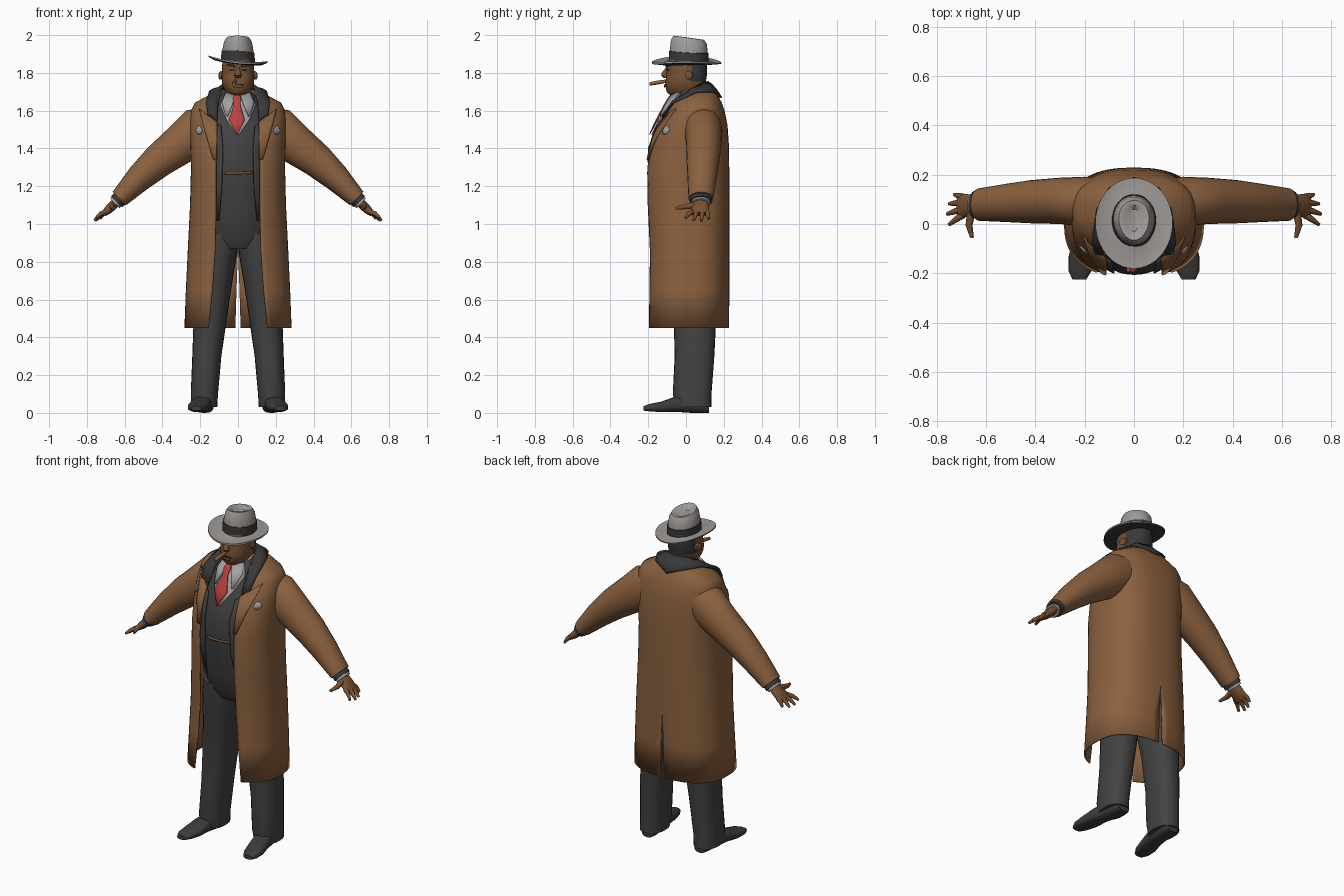
import bpy, bmesh, math
from mathutils import Vector

cube = bpy.data.objects.get("Cube")
if cube:
    bpy.data.objects.remove(cube)


def paint(name, r, g, b):
    m = bpy.data.materials.new(name)
    m.use_nodes = True
    m.diffuse_color = (r, g, b, 1)
    m.node_tree.nodes["Principled BSDF"].inputs["Base Color"].default_value = (r, g, b, 1)
    return m


COAT = paint("coat brown", .26, .12, .05)
SUIT = paint("suit charcoal", .055, .055, .056)
SKIN = paint("skin", .19, .085, .034)
FELT = paint("hat grey", .34, .32, .305)
SHIRT = paint("shirt grey", .36, .36, .36)
TIE = paint("tie red", .5, .05, .05)
DARK = paint("dark trim", .04, .04, .042)
SHOE = paint("shoe leather", .045, .045, .048)


def skin(name, rows, mats, closed=True, caps=True, mirror=False, thick=0, rule=None):
    """Join rows of points into a surface; rule picks a material per face."""
    mats = mats if isinstance(mats, list) else [mats]
    bm = bmesh.new()
    vs = [[bm.verts.new(p) for p in row] for row in rows]
    n = len(vs[0])
    for a, b in zip(vs, vs[1:]):
        for j in range(n if closed else n - 1):
            k = (j + 1) % n
            bm.faces.new((a[j], a[k], b[k], b[j]))
    if closed and caps:
        bm.faces.new(vs[0])
        bm.faces.new(vs[-1])
    bmesh.ops.remove_doubles(bm, verts=bm.verts, dist=1e-5)
    bmesh.ops.recalc_face_normals(bm, faces=bm.faces)
    if rule:
        for f in bm.faces:
            f.material_index = rule(f.calc_center_median(), f.normal)
    mesh = bpy.data.meshes.new(name)
    bm.to_mesh(mesh)
    bm.free()
    ob = bpy.data.objects.new(name, mesh)
    bpy.context.collection.objects.link(ob)
    for m in mats:
        mesh.materials.append(m)
    bpy.ops.object.select_all(action='DESELECT')
    ob.select_set(True)
    bpy.context.view_layer.objects.active = ob
    bpy.ops.object.shade_smooth_by_angle(angle=math.radians(45))
    if mirror:
        ob.modifiers.new("mirror", 'MIRROR')
    if thick:
        s = ob.modifiers.new("cloth", 'SOLIDIFY')
        s.thickness, s.offset = thick, 0
    return ob


def power(t, p):
    return math.copysign(abs(t) ** (2 / p), t)


def oval(c, u, v, n=24, p=2):
    c, u, v = Vector(c), Vector(u), Vector(v)
    angles = [math.tau * i / n for i in range(n)]
    return [c + u * power(math.cos(a), p) + v * power(math.sin(a), p) for a in angles]


def stack(name, table, mats, p=2, n=32, **kw):
    """Horizontal ovals: height, centre x, half width, front y, back y."""
    rows = [oval((cx, (f + b) / 2, z), (w, 0, 0), (0, (b - f) / 2, 0), n, p) for z, cx, w, f, b in table]
    return skin(name, rows, mats, **kw)


def limb(name, table, mats, **kw):
    """Slanted ovals: x, z, half thickness, front y, back y."""
    rows = []
    for i, (x, z, r, f, b) in enumerate(table):
        a, c = table[max(i - 1, 0)], table[min(i + 1, len(table) - 1)]
        d = Vector((c[0] - a[0], 0, c[1] - a[1])).normalized()
        rows.append(oval((x, (f + b) / 2, z), (-d.z * r, 0, d.x * r), (0, (b - f) / 2, 0)))
    return skin(name, rows, mats, mirror=True, **kw)


def tube(name, pts, radii, mats, n=10, **kw):
    pts = [Vector(p) for p in pts]
    q = (pts[-1] - pts[0]).to_track_quat('Z', 'Y')
    rows = [oval(p, q @ Vector((r, 0, 0)), q @ Vector((0, r, 0)), n) for p, r in zip(pts, radii)]
    return skin(name, rows, mats, **kw)


def front(table, p, x, z):
    """Front y of a stacked body at x, z."""
    for a, b in zip(table, table[1:]):
        if a[0] <= z <= b[0]:
            t = (z - a[0]) / (b[0] - a[0])
            _, _, w, f, k = [u + (v - u) * t for u, v in zip(a, b)][:5]
            return (f + k) / 2 - (k - f) / 2 * max(0, 1 - abs(x / w) ** p) ** (1 / p)
    return 0


def patch(name, table, p, lift, rows, mat, mirror=True, cols=6):
    """Cloth panel laid on a body; each row runs from x, z to x, z."""
    grid = []
    for xa, za, xb, zb in rows:
        line = [(xa + (xb - xa) * i / cols, za + (zb - za) * i / cols) for i in range(cols + 1)]
        grid.append([(x, front(table, p, x, z) - lift, z) for x, z in line])
    return skin(name, grid, mat, closed=False, mirror=mirror, thick=.006)


# Suit body and trousers
TORSO = [(.87, 0, .15, -.1, .15), (.92, 0, .19, -.13, .17), (1.05, 0, .2, -.16, .185),
         (1.2, 0, .2, -.19, .19), (1.35, 0, .2, -.205, .19), (1.45, 0, .2, -.185, .19),
         (1.52, 0, .19, -.155, .185), (1.6, 0, .16, -.115, .165), (1.66, 0, .11, -.08, .12),
         (1.7, 0, .07, -.05, .09)]
stack("waistcoat_and_hips", TORSO, SUIT)
stack("trouser_leg", [(.03, .18, .07, -.055, .135), (.1, .178, .072, -.07, .135), (.3, .165, .077, -.06, .15),
                      (.5, .147, .088, -.065, .16), (.7, .125, .096, -.09, .17), (.85, .108, .105, -.115, .175),
                      (.95, .1, .1, -.12, .17)], SUIT, p=2.3, n=24, mirror=True)
patch("belt", TORSO, 2, .006, [(-.07, 1.262, .08, 1.265), (-.065, 1.275, .075, 1.277)], COAT, False)
patch("jacket_front", TORSO, 2, .02, [(.1, 1.02, .14, 1.02), (.085, 1.2, .15, 1.2), (.08, 1.4, .15, 1.4),
                                      (.09, 1.52, .13, 1.54)], SUIT)

# Shirt and tie
patch("shirt_front", TORSO, 2, .005, [(0, 1.47, .008, 1.475), (0, 1.54, .06, 1.55), (0, 1.63, .095, 1.63),
                                      (0, 1.69, .065, 1.69)], SHIRT)
patch("shirt_collar_point", TORSO, 2, .016, [(.012, 1.685, .065, 1.695), (.03, 1.63, .085, 1.645),
                                             (.055, 1.57, .065, 1.575)], SHIRT)
patch("tie", TORSO, 2, .018, [(-.008, 1.475, -.002, 1.475), (-.048, 1.55, .035, 1.55), (-.022, 1.63, .012, 1.63),
                              (-.026, 1.665, .016, 1.665), (-.016, 1.685, .008, 1.685)], TIE, False)
collar = [oval((0, .02, z), (r, 0, .0), (0, r * 1.15, .025), 24) for z, r in ((1.64, .078), (1.71, .068))]
skin("shirt_neckband", collar, SHIRT, caps=False, thick=.006)

# Overcoat: height, 0, half width, front y, back y, opening, rear vent
COAT_P = 2.5
SHELL = [(.45, 0, .28, -.215, .225, .155, .014), (.65, 0, .272, -.205, .225, .135, .008),
         (.86, 0, .262, -.2, .225, .12, 0), (1.1, 0, .25, -.212, .225, .115, 0),
         (1.3, 0, .245, -.215, .225, .115, 0), (1.42, 0, .248, -.19, .223, .115, 0),
         (1.52, 0, .25, -.15, .216, .115, 0), (1.6, 0, .245, -.1, .2, .112, 0),
         (1.64, 0, .225, -.07, .186, .11, 0), (1.68, 0, .15, -.03, .165, .095, 0),
         (1.71, 0, .1, .0, .135, .08, 0)]
rows = []
for z, _, w, f, b, gap, vent in SHELL:
    lo = -math.acos((gap / w) ** (COAT_P / 2))
    hi = math.acos((vent / w) ** (COAT_P / 2))
    row = []
    for i in range(29):
        a = lo + (hi - lo) * i / 28
        row.append((w * power(math.cos(a), COAT_P), (f + b) / 2 + (b - f) / 2 * power(math.sin(a), COAT_P), z))
    row[-1] = (vent, row[-1][1], z)
    rows.append(row)
skin("overcoat", rows, COAT, closed=False, mirror=True, thick=.008)
patch("coat_lapel", SHELL, COAT_P, .013, [(.113, 1.34, .13, 1.34), (.112, 1.45, .165, 1.46),
                                          (.11, 1.54, .205, 1.61)], COAT)
patch("pocket_square", SHELL, COAT_P, .007, [(.198, 1.475, .212, 1.475), (.188, 1.495, .222, 1.495),
                                             (.198, 1.517, .212, 1.517)], SHIRT)
inner = [(.113, -.125, 1.54), (.105, -.06, 1.64), (.09, .02, 1.71), (.062, .09, 1.745), (0, .115, 1.752)]
outer = [(.16, -.12, 1.575), (.17, -.075, 1.64), (.15, .06, 1.7), (.1, .145, 1.7), (0, .187, 1.668)]
fall = [[Vector(a).lerp(Vector(b), t) + Vector((0, 0, .012 * math.sin(math.pi * t)))
         for a, b in zip(inner, outer)] for t in (0, .33, .67, 1)]
skin("coat_collar", fall, DARK, closed=False, mirror=True, thick=.01)

# Sleeves, cuffs and hands
limb("sleeve", [(.14, 1.54, .09, .01, .18), (.2, 1.5, .125, -.01, .192), (.3, 1.425, .107, 0, .188),
                (.42, 1.335, .09, .003, .178), (.52, 1.245, .073, .008, .163), (.628, 1.135, .05, .013, .145)], COAT)
limb("jacket_cuff", [(.61, 1.15, .042, .022, .136), (.643, 1.118, .042, .022, .136)], DARK)
limb("shirt_cuff", [(.61, 1.15, .036, .03, .128), (.652, 1.109, .036, .03, .128)], SHIRT)
limb("palm", [(.63, 1.13, .024, .045, .112), (.665, 1.096, .025, .035, .12), (.69, 1.072, .022, .025, .122),
              (.712, 1.052, .014, .025, .12)], SKIN)
fingers = {"index": (.036, -.003, .752, 1.032), "middle": (.061, .04, .76, 1.02),
           "ring": (.087, .082, .752, 1.018), "little": (.11, .12, .73, 1.028)}
for name, (ya, yb, x, z) in fingers.items():
    tube(name + "_finger", [(.695, ya, 1.066), ((.7 + x) / 2, (ya + yb) / 2, (1.07 + z) / 2 + .004), (x, yb, z)],
         (.014, .012, .007), SKIN, mirror=True)
tube("thumb", [(.66, .05, 1.1), (.67, -.005, 1.092), (.658, -.055, 1.083)], (.018, .014, .008), SKIN, mirror=True)

# Shoes: y, x, half width, sole, top
last = [(.122, .176, .035, 0, .06), (.09, .177, .05, 0, .085), (.03, .182, .05, 0, .1), (-.06, .196, .052, .006, .085),
        (-.13, .21, .055, .004, .06), (-.19, .219, .047, .008, .048), (-.225, .222, .028, .012, .036)]
skin("shoe", [oval((x, y, (lo + hi) / 2), (w, 0, 0), (0, 0, (hi - lo) / 2), 20, 2.6) for y, x, w, lo, hi in last],
     SHOE, mirror=True)

# Head with hair painted on the back
HEAD = [(1.62, 0, .058, -.03, .09), (1.675, 0, .058, -.05, .092), (1.685, 0, .05, -.088, .093),
        (1.7, 0, .066, -.103, .096), (1.73, 0, .081, -.108, .1), (1.755, 0, .086, -.109, .105),
        (1.785, 0, .086, -.104, .11), (1.81, 0, .085, -.1, .112), (1.835, 0, .085, -.104, .112),
        (1.89, 0, .076, -.08, .105)]
stack("head", HEAD, [SKIN, DARK], p=2.3, rule=lambda c, n: int(c.y > .02 and c.z > 1.75))
tube("nose", [(0, -.098, 1.83), (0, -.113, 1.8), (0, -.113, 1.785), (0, -.106, 1.772)], (.008, .015, .02, .012), SKIN)
tube("ear", [(.08, .012, 1.785), (.092, .016, 1.787), (.098, .02, 1.788)], (.018, .024, .016), SKIN, mirror=True)
patch("eyebrow", HEAD, 2.3, .005, [(.016, 1.832, .058, 1.838), (.016, 1.841, .056, 1.847)], DARK)
patch("eye", HEAD, 2.3, .002, [(.022, 1.814, .044, 1.814), (.022, 1.821, .044, 1.821)], DARK)
patch("mouth", HEAD, 2.3, .003, [(-.03, 1.736, .03, 1.736), (-.028, 1.742, .028, 1.742)], DARK, False)
patch("lower_lip", HEAD, 2.3, .006, [(-.02, 1.722, .02, 1.722), (-.026, 1.735, .026, 1.735)], SKIN, False)
tube("cigar", [(-.015, -.1, 1.757), (-.02, -.15, 1.749), (-.022, -.193, 1.741)], (.009, .011, .009), COAT)


# Hat
def hat_ring(rx, ry, z, cy=.015, wave=0):
    up = (z - 1.86) / .14
    ring = []
    for i in range(40):
        a = math.tau * i / 40
        x, y = rx * math.cos(a), cy + ry * math.sin(a)
        ring.append((x * (1 + 1.2 * up * y), y, z + wave * math.cos(2 * a) - .1 * x * (1 - up) - .15 * y * up))
    return ring


skin("hat_crown", [hat_ring(*r) for r in ((.086, .102, 1.86), (.082, .1, 1.92), (.073, .095, 1.965),
     (.06, .081, 1.988), (.043, .062, 1.986), (.02, .045, 1.966))], FELT)
skin("hat_band", [hat_ring(*r) for r in ((.09, .106, 1.858), (.087, .104, 1.912), (.08, .098, 1.913))],
     DARK, caps=False)
brim = [(.08, .098, 1.866, .015), (.125, .145, 1.86, .008, .004), (.157, .184, 1.867, .003, .01),
        (.157, .184, 1.859, .003, .01), (.125, .145, 1.85, .008, .004), (.08, .098, 1.856, .015)]
skin("hat_brim", [hat_ring(*r) for r in brim + brim[:1]], [FELT, DARK], caps=False,
     rule=lambda c, n: int(n.z < -.5))
